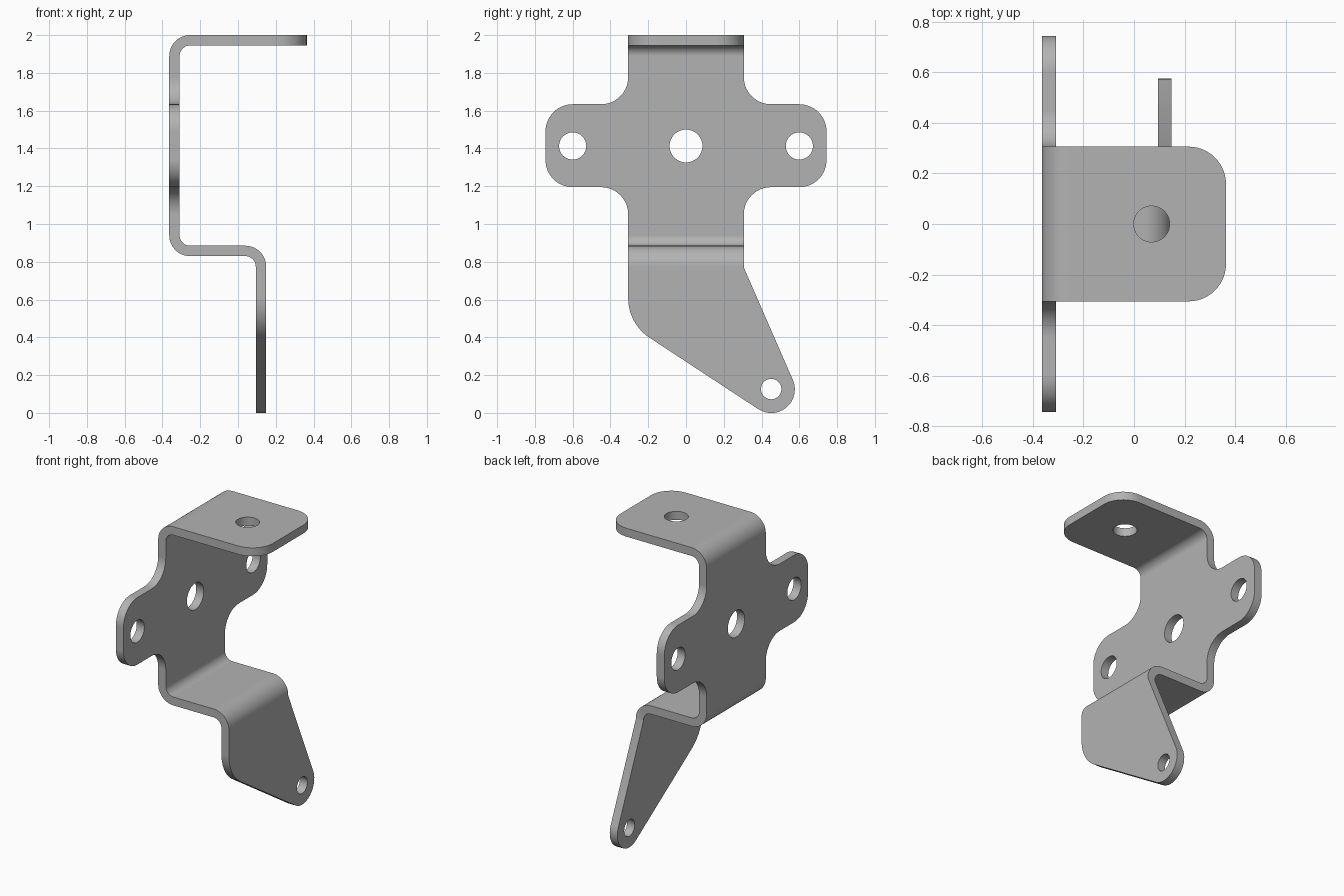
import bpy
import bmesh
from math import cos, sin, pi
from mathutils import Vector

if "Cube" in bpy.data.objects:
    bpy.data.objects.remove(bpy.data.objects["Cube"], do_unlink=True)

# Maps a 2D outline plus a depth to 3D, by extrusion axis
PLACE = {
    "x": lambda a, b, d: (d, a, b),
    "y": lambda a, b, d: (a, d, b),
    "z": lambda a, b, d: (a, b, d),
}


def rounded(corners, steps=14):
    """Outline from (a, b, radius) corners, with each corner filleted."""
    outline = []
    for i, (a, b, r) in enumerate(corners):
        p = Vector((a, b))
        if not r:
            outline.append(p)
            continue
        u = (Vector(corners[i - 1][:2]) - p).normalized()
        v = (Vector(corners[(i + 1) % len(corners)][:2]) - p).normalized()
        half = u.angle(v) / 2
        centre = p + (u + v).normalized() * (r / sin(half))
        reach = r * cos(half) / sin(half)
        start, end = p + u * reach - centre, p + v * reach - centre
        turn = pi - 2 * half
        for k in range(steps + 1):
            t = k / steps
            arc = (start * sin((1 - t) * turn) + end * sin(t * turn)) / sin(turn)
            outline.append(centre + arc)
        # Keep straight edges exactly in line with their corner
        outline[-steps - 1] = p + u * reach
        outline[-1] = p + v * reach
    return outline


def circle(a, b, r, sides=48):
    return [Vector((a + r * cos(2 * pi * k / sides), b + r * sin(2 * pi * k / sides)))
            for k in range(sides)]


def prism(name, outline, axis, low, high):
    bm = bmesh.new()
    verts = [bm.verts.new(PLACE[axis](p.x, p.y, low)) for p in outline]
    face = bm.faces.new(verts)
    extruded = bmesh.ops.extrude_face_region(bm, geom=[face])
    moved = [g for g in extruded["geom"] if isinstance(g, bmesh.types.BMVert)]
    bmesh.ops.translate(bm, verts=moved, vec=PLACE[axis](0, 0, high - low))
    bmesh.ops.recalc_face_normals(bm, faces=bm.faces)
    mesh = bpy.data.meshes.new(name)
    bm.to_mesh(mesh)
    bm.free()
    obj = bpy.data.objects.new(name, mesh)
    bpy.context.collection.objects.link(obj)
    return obj


def apply_modifier(obj, name):
    bpy.ops.object.select_all(action="DESELECT")
    bpy.context.view_layer.objects.active = obj
    obj.select_set(True)
    bpy.ops.object.modifier_apply(modifier=name)


def combine(obj, tool, operation):
    mod = obj.modifiers.new("Cut", "BOOLEAN")
    mod.operation, mod.solver, mod.object = operation, "EXACT", tool
    apply_modifier(obj, mod.name)
    bpy.data.objects.remove(tool, do_unlink=True)


# Bent sheet: top flange, back plate, shelf and leg
L, T = 0.364, 0.055
OUT, IN = 0.11, 0.055
sheet = [
    (L, 2, 0), (-L, 2, OUT), (-L, 0.83, OUT), (0.094, 0.83, IN),
    (0.094, -0.1, 0), (0.094 + T, -0.1, 0), (0.094 + T, 0.83 + T, OUT),
    (T - L, 0.83 + T, IN), (T - L, 2 - T, IN), (L, 2 - T, 0),
]
bracket = prism("bent_bracket", rounded(sheet), "y", -1, 1)

# Side silhouette: neck, two rounded wings and a slanted foot
W, WING, R = 0.306, 0.744, 0.144
LOW, HIGH = 1.195, 1.634
wing = [(W, HIGH, R), (WING, HIGH, R), (WING, LOW, R), (W, LOW, R)]
silhouette = (
    [(W, 2.2, 0)] + wing
    + [(W, 0.77, 0), (0.734, -0.211, 0.125), (-W, 0.472, 0.25)]
    + [(-y, z, r) for y, z, r in reversed(wing)]
    + [(-W, 2.2, 0)]
)
combine(bracket, prism("side_cutter", rounded(silhouette), "x", -1, 1), "INTERSECT")

# Rounded front corners of the top flange
edge = L - 0.15
half_plan = [(-1, -1, 0), (edge, -1, 0), (edge, -W, 0), (L, -W, 0.148)]
plan = half_plan + [(x, -y, r) for x, y, r in reversed(half_plan)]
combine(bracket, prism("plan_cutter", rounded(plan), "z", -1, 3), "INTERSECT")

# Bolt holes: back plate, wings, foot, then the top flange
for y, z, r in [(0, 1.413, 0.087), (-0.6, 1.413, 0.072),
                (0.6, 1.413, 0.072), (0.451, 0.126, 0.054)]:
    combine(bracket, prism("hole_cutter", circle(y, z, r), "x", -1, 1), "DIFFERENCE")
combine(bracket, prism("hole_cutter", circle(0.07, 0, 0.071), "z", 1.8, 2.2), "DIFFERENCE")

# Plain grey metal
GREY = (0.45, 0.45, 0.45, 1)
metal = bpy.data.materials.new("grey_metal")
metal.use_nodes = True
metal.diffuse_color = GREY
metal.node_tree.nodes["Principled BSDF"].inputs["Base Color"].default_value = GREY
bracket.data.materials.clear()
bracket.data.materials.append(metal)

# Smooth bends, crisp sheet edges
bpy.ops.object.select_all(action="DESELECT")
bpy.context.view_layer.objects.active = bracket
bracket.select_set(True)
bpy.ops.object.shade_smooth_by_angle(angle=pi / 6)
weighted = bracket.modifiers.new("Flat plates", "WEIGHTED_NORMAL")
weighted.keep_sharp = True
